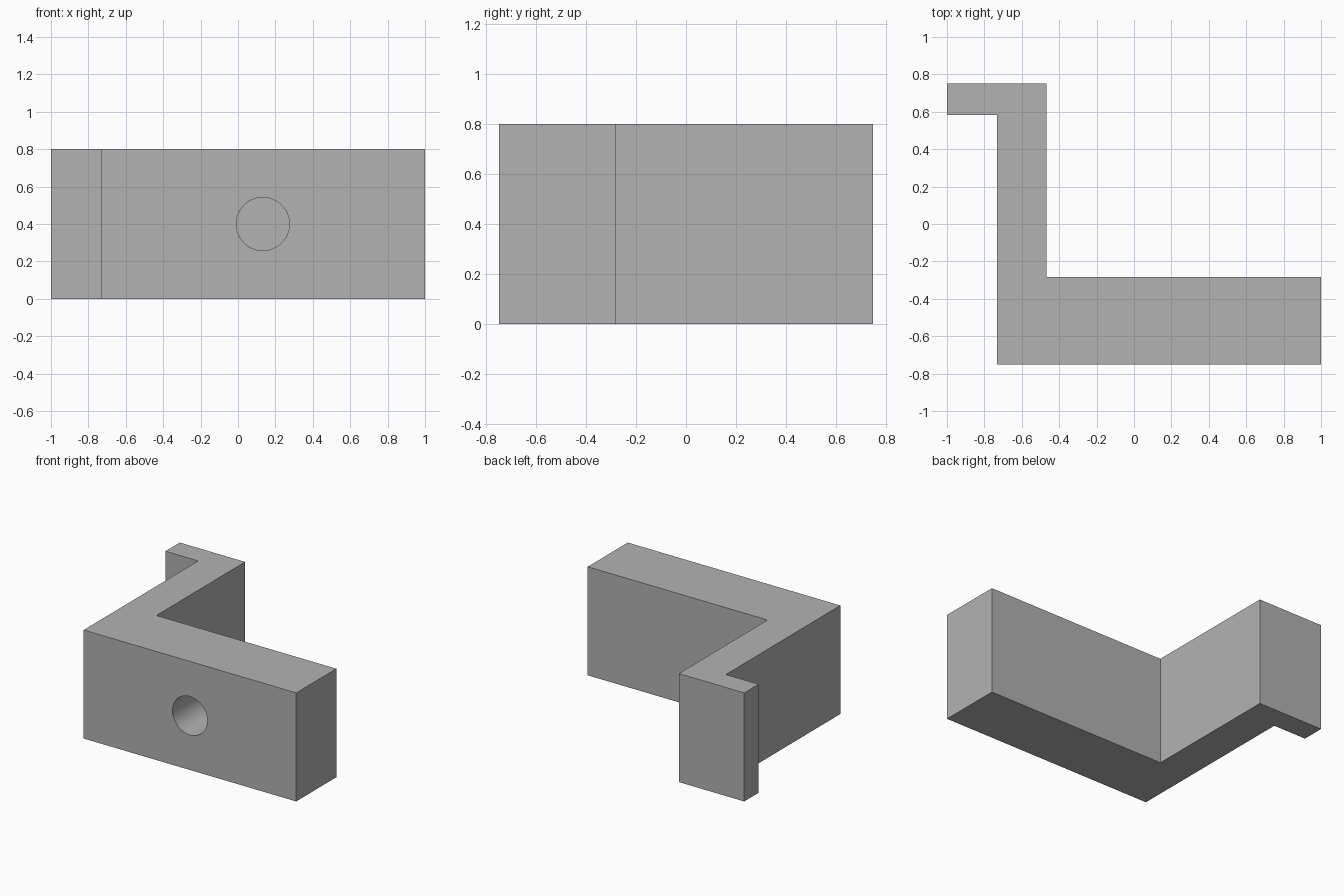
import bpy, bmesh, math

cube = bpy.data.objects.get("Cube")
if cube:
    bpy.data.objects.remove(cube, do_unlink=True)

HEIGHT = 0.8
FRONT = -0.75

# Single plain grey material
grey = bpy.data.materials.new("plain grey")
grey.use_nodes = True
colour = (0.448, 0.448, 0.448, 1)
grey.diffuse_color = colour
grey.node_tree.nodes["Principled BSDF"].inputs["Base Color"].default_value = colour

# Z-shaped bracket: thick front arm, web and short rear flange
outline = [(-0.733, FRONT), (1, FRONT), (1, -0.283), (-0.467, -0.283),
           (-0.467, 0.75), (-1, 0.75), (-1, 0.583), (-0.733, 0.583)]
bm = bmesh.new()
base = bm.faces.new([bm.verts.new((x, y, 0)) for x, y in outline])
top = bmesh.ops.extrude_face_region(bm, geom=[base])["geom"]
bmesh.ops.translate(bm, vec=(0, 0, HEIGHT),
                    verts=[v for v in top if isinstance(v, bmesh.types.BMVert)])
bmesh.ops.recalc_face_normals(bm, faces=bm.faces)
mesh = bpy.data.meshes.new("bracket")
bm.to_mesh(mesh)
bm.free()
mesh.materials.append(grey)
bracket = bpy.data.objects.new("bracket", mesh)
bpy.context.collection.objects.link(bracket)

# Blind round hole centred on the front arm
depth, overshoot = 0.4, 0.1
bpy.ops.mesh.primitive_cylinder_add(
    vertices=64, radius=0.142, depth=depth + overshoot,
    location=(0.133, FRONT + (depth - overshoot) / 2, HEIGHT / 2),
    rotation=(math.pi / 2, 0, 0))
cutter = bpy.context.object
cutter.name = "hole_cutter"
cutter.hide_render = True
cutter.data.materials.append(grey)

cut = bracket.modifiers.new("hole", 'BOOLEAN')
cut.operation = 'DIFFERENCE'
cut.solver = 'EXACT'
cut.object = cutter

bpy.ops.object.select_all(action='DESELECT')
bracket.select_set(True)
bpy.context.view_layer.objects.active = bracket
bpy.ops.object.modifier_apply(modifier=cut.name)
bpy.data.objects.remove(cutter, do_unlink=True)
bpy.ops.object.shade_smooth_by_angle(angle=math.radians(30))
